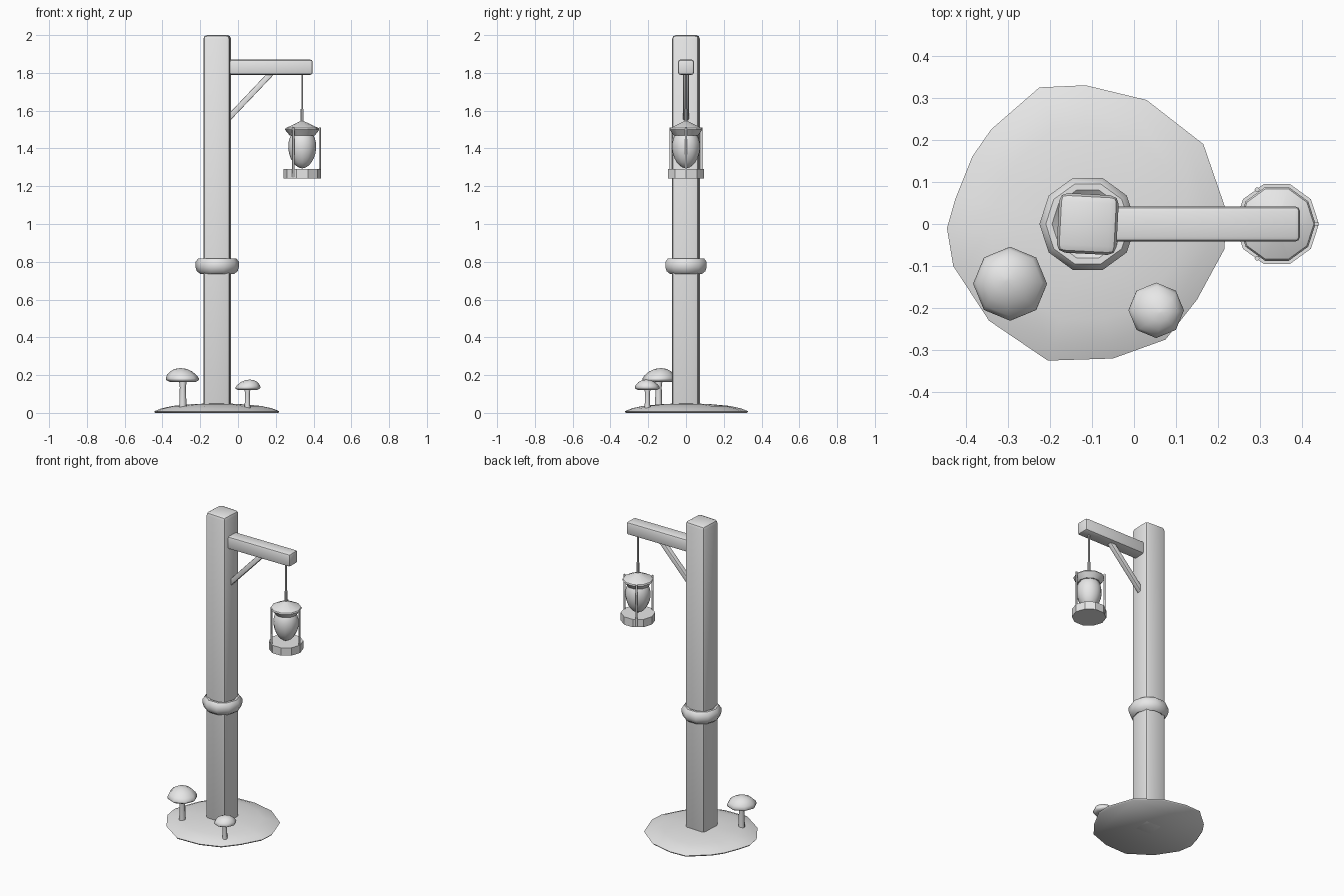
import bpy, bmesh, math
from mathutils import Matrix, Vector

cube = bpy.data.objects.get("Cube")
if cube:
    bpy.data.objects.remove(cube, do_unlink=True)

grey = bpy.data.materials.new("plain grey")
grey.use_nodes = True
grey.diffuse_color = (0.8, 0.8, 0.8, 1)
grey.node_tree.nodes["Principled BSDF"].inputs["Base Color"].default_value = (0.8, 0.8, 0.8, 1)


def finish(bm, name, angle=40):
    """Turn a bmesh into a shaded object."""
    bmesh.ops.recalc_face_normals(bm, faces=bm.faces[:])
    mesh = bpy.data.meshes.new(name)
    bm.to_mesh(mesh)
    bm.free()
    mesh.materials.append(grey)
    ob = bpy.data.objects.new(name, mesh)
    bpy.context.collection.objects.link(ob)
    bpy.ops.object.select_all(action="DESELECT")
    ob.select_set(True)
    bpy.context.view_layer.objects.active = ob
    bpy.ops.object.shade_smooth_by_angle(angle=math.radians(angle))
    return ob


def box(name, size, matrix, bevel):
    bm = bmesh.new()
    bmesh.ops.create_cube(bm, size=1, matrix=Matrix.Diagonal((*size, 1)))
    if bevel:
        bmesh.ops.bevel(bm, geom=bm.edges[:], offset=bevel, segments=2,
                        profile=0.5, affect="EDGES")
    bm.transform(matrix)
    return finish(bm, name)


def loft(name, rings, angle=40):
    """Skin a stack of point rings and cap both ends."""
    bm = bmesh.new()
    loops = [[bm.verts.new(p) for p in ring] for ring in rings]
    for a, b in zip(loops, loops[1:]):
        for i in range(len(a)):
            j = (i + 1) % len(a)
            bm.faces.new((a[i], a[j], b[j], b[i]))
    bm.faces.new(loops[0])
    bm.faces.new(loops[-1])
    return finish(bm, name, angle)


def lathe(name, centre, profile, sides, angle=40, lean=(0, 0)):
    """Turn a (radius, z) profile; lean shifts the upper rings sideways."""
    z0, z1 = profile[0][1], profile[-1][1]
    rings = []
    for r, z in profile:
        t = (z - z0) / (z1 - z0)
        cx, cy = centre[0] + lean[0] * t, centre[1] + lean[1] * t
        turns = [math.tau * i / sides for i in range(sides)]
        rings.append([(cx + r * math.cos(a), cy + r * math.sin(a), z) for a in turns])
    return loft(name, rings, angle)


# Earth mound: an uneven outline shrunk and raised towards the post
outline = [(-.445, -.01), (-.425, .06), (-.385, .16), (-.34, .225), (-.225, .325),
           (-.115, .33), (.03, .295), (.165, .19), (.22, .03), (.215, -.06),
           (.15, -.18), (.075, -.275), (-.05, -.32), (-.205, -.325),
           (-.345, -.23), (-.43, -.1)]
hub = Vector((-.11, 0))
mound = []
for scale, z in [(.98, 0), (1, .008), (.88, .024), (.7, .037), (.4, .046), (.15, .05)]:
    points = [hub + (Vector(p) - hub) * scale for p in outline]
    mound.append([(p.x, p.y, z) for p in points])
loft("earth_mound", mound, 60)

# Post with collar, arm and brace
box("post", (.142, .142, 2),
    Matrix.Translation((-.11, 0, 1)) @ Matrix.Rotation(math.radians(-3), 4, "Z"), .02)
lathe("post_collar", (-.11, 0),
      [(.07, .748), (.088, .735), (.108, .75), (.115, .772), (.115, .8),
       (.1, .818), (.085, .818), (.07, .805)], 10)
box("arm", (.465, .084, .08), Matrix.Translation((.1625, 0, 1.83)), .012)
box("arm_brace", (.36, .03, .03),
    Matrix.Translation((.056, 0, 1.672)) @ Matrix.Rotation(math.radians(-46.5), 4, "Y"), .004)

# Hanging lantern
lamp = (.34, 0)
lathe("hanging_rope", lamp, [(.005, 1.53), (.005, 1.8)], 8)
lathe("lantern_hook", lamp, [(.008, 1.53), (.008, 1.61)], 8)
lathe("lantern_roof", lamp, [(.066, 1.468), (.092, 1.5), (.088, 1.507), (.008, 1.545)], 10, 30)
lathe("lantern_base", lamp, [(.1, 1.24), (.1, 1.29)], 10, 30)
egg = [(.004, 1.295)]
for i in range(1, 12):
    a = math.pi * i / 12
    egg.append((.074 * math.sin(a) * (1 - .1 * math.cos(a)), 1.4 - .105 * math.cos(a)))
lathe("lantern_glass", lamp, egg + [(.004, 1.505)], 12, 60)
for i in range(3):
    a = math.tau * i / 3
    spot = (lamp[0] + .094 * math.cos(a), lamp[1] + .094 * math.sin(a))
    lathe(f"lantern_rod_{i + 1}", spot, [(.006, 1.25), (.006, 1.51)], 6, 70)


# Mushrooms: rounded cap on a flared stem
def mushroom(name, x, y, radius, top, stem, lean):
    h = radius * .82
    lathe(name + "_stem", (x, y), [(stem * 1.1, .02), (stem * .9, top - h * 1.4),
                                   (stem * 1.2, top - h * .8)], 8, 60)
    cap = [(.3, 0), (.8, 0), (.98, .12), (1, .24), (.9, .48), (.66, .76), (.36, .94), (.04, 1)]
    lathe(name + "_cap", (x, y), [(radius * r, top - h + h * z) for r, z in cap], 8, 60, lean)


mushroom("large_mushroom", -.292, -.145, .088, .237, .018, (-.012, .012))
mushroom("small_mushroom", .05, -.204, .066, .176, .014, (.012, -.006))
